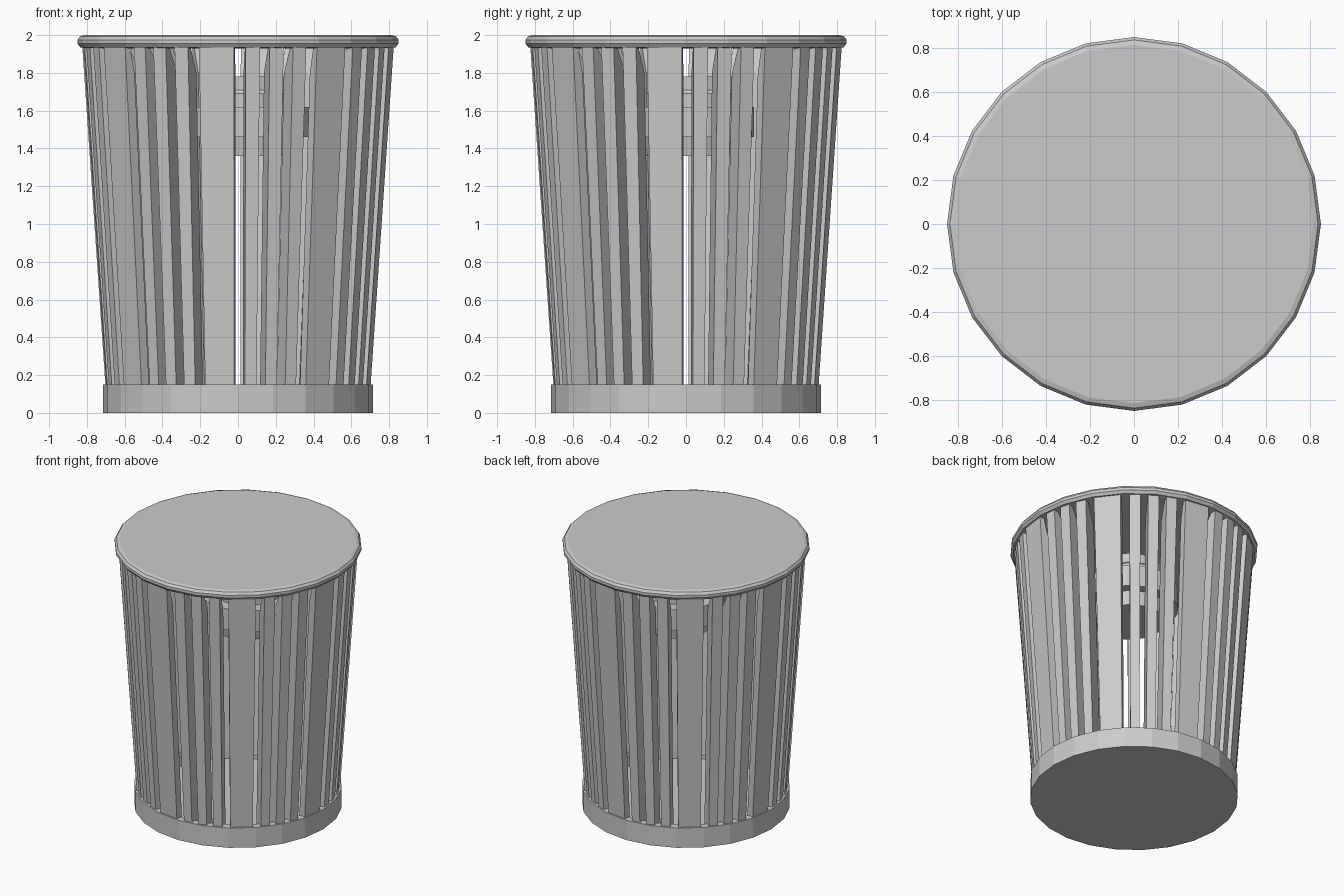
import bpy, bmesh, math
from mathutils import Matrix, Vector

cube = bpy.data.objects.get("Cube")
if cube:
    bpy.data.objects.remove(cube, do_unlink=True)

grey = bpy.data.materials.new("light_grey")
grey.use_nodes = True
colour = (0.6, 0.6, 0.6, 1)
grey.diffuse_color = colour
grey.node_tree.nodes["Principled BSDF"].inputs["Base Color"].default_value = colour

SIDES = 24


def add_object(name, bm):
    bmesh.ops.recalc_face_normals(bm, faces=bm.faces)
    mesh = bpy.data.meshes.new(name)
    bm.to_mesh(mesh)
    bm.free()
    mesh.materials.append(grey)
    obj = bpy.data.objects.new(name, mesh)
    bpy.context.collection.objects.link(obj)
    return obj


def lathe(name, profile, centre=(0, 0)):
    """Stack rings of (radius, height) and cap both ends."""
    bm = bmesh.new()
    rings = []
    for r, z in profile:
        rings.append([bm.verts.new((centre[0] + r * math.cos(math.tau * i / SIDES),
                                    centre[1] + r * math.sin(math.tau * i / SIDES), z))
                      for i in range(SIDES)])
    for low, high in zip(rings, rings[1:]):
        for i in range(SIDES):
            j = (i + 1) % SIDES
            bm.faces.new((low[i], low[j], high[j], high[i]))
    bm.faces.new(rings[0])
    bm.faces.new(rings[-1])
    return add_object(name, bm)


def add_slat(bm, azimuth, width, depth):
    """Sloping board whose inner edge curves outward under the rim."""
    profile = [(0.695, 0.1), (0.82, 1.95), (0.79, 1.95), (0.805 - depth, 1.8),
               (0.695 - depth, 0.1)]
    turn = Matrix.Rotation(azimuth, 3, 'Z')
    loops = []
    for side in (-1, 1):
        loops.append([bm.verts.new(turn @ Vector((side * width / 2 * (0.82 + 0.1 * z), -r, z)))
                      for r, z in profile])
    a, b = loops
    bm.faces.new(a)
    bm.faces.new(b)
    for i in range(len(a)):
        j = (i + 1) % len(a)
        bm.faces.new((a[i], a[j], b[j], b[i]))


# Base tray with a recessed floor
lathe("base", [(0.715, 0), (0.715, 0.15), (0.66, 0.15), (0.66, 0.04)])

# Closed lid with a rounded rim
lathe("lid", [(0.8, 1.93), (0.835, 1.935), (0.85, 1.955), (0.85, 1.975),
              (0.837, 1.993), (0.815, 2.0)])

# Eight groups of one wide board and three narrow ones
slats = bmesh.new()
for group in range(8):
    start = math.radians(group * 45 - 8)
    add_slat(slats, start, 0.185, 0.05)
    for k in range(3):
        add_slat(slats, start + math.radians(13.5 + 9 * k), 0.075, 0.11)
add_object("slats", slats)

# Stepped fitting inside, just below the lid
lathe("inner_fitting", [(0.24, 1.36), (0.26, 1.46), (0.33, 1.46), (0.33, 1.62),
                        (0.24, 1.62), (0.24, 1.69), (0.22, 1.71), (0.22, 1.78)],
      (0.06, 0.03))
